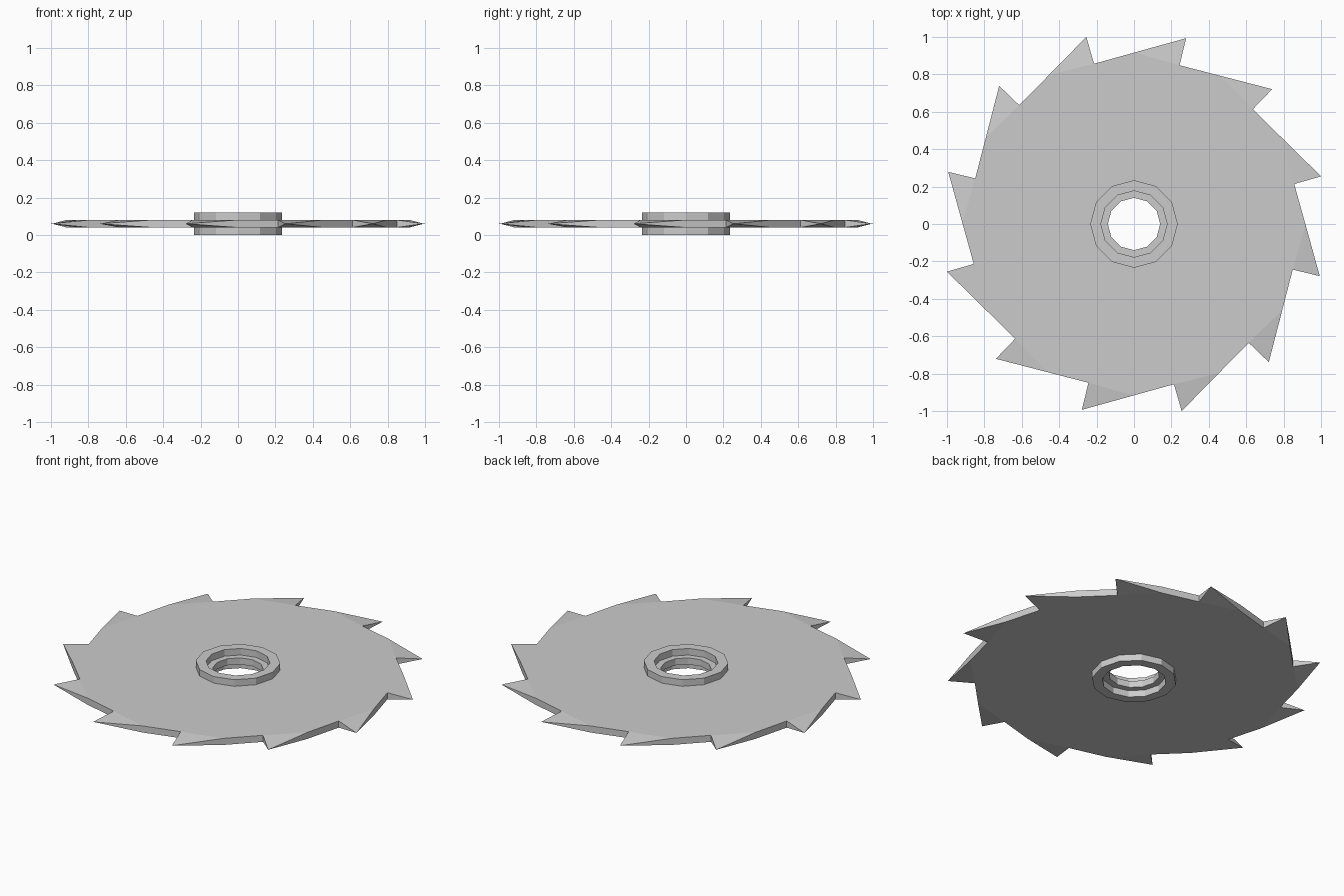
import bpy, bmesh
from math import radians, cos, sin
from mathutils import Vector

if "Cube" in bpy.data.objects:
    bpy.data.objects.remove(bpy.data.objects["Cube"])

N = 12                      # teeth and hub sides
MID, HALF = 0.06, 0.02      # blade centre height and half thickness
HUB_R = 0.234


def polar(r, deg, z):
    a = radians(deg)
    return Vector((r * cos(a), r * sin(a), z))


def finish(name, bm):
    bmesh.ops.remove_doubles(bm, verts=bm.verts, dist=1e-5)
    bmesh.ops.recalc_face_normals(bm, faces=bm.faces)
    mesh = bpy.data.meshes.new(name)
    bm.to_mesh(mesh)
    bm.free()
    ob = bpy.data.objects.new(name, mesh)
    bpy.context.collection.objects.link(ob)
    return ob


def face(bm, pts):
    bm.faces.new([bm.verts.new(p) for p in pts])


# Toothed blade: flat disc sector plus one sharpened tooth, repeated around
bm = bmesh.new()
for i in range(N):
    a = 30 * i
    tip = polar(1.032, a + 14.3, MID)
    sides = []
    for s in (1, -1):
        z = MID + s * HALF
        root, nxt = polar(0.883, a + 14.0, z), polar(0.883, a + 44.0, z)
        edge = Vector((tip.x, tip.y, z)).lerp(nxt, 0.56)
        face(bm, [polar(HUB_R, a, z), root, edge, nxt, polar(HUB_R, a + 30, z)])
        face(bm, [root, tip, edge])          # tooth bevel
        sides.append((root, edge, nxt))
    (r1, e1, n1), (r2, e2, n2) = sides
    face(bm, [r1, r2, tip])                  # cutting face
    face(bm, [tip, e2, n2, n1, e1])          # back of tooth
    # hidden inner wall that closes the blade at the hub
    face(bm, [polar(HUB_R, a + d, MID + s * HALF)
              for d, s in ((0, 1), (30, 1), (30, -1), (0, -1))])
finish("saw_blade", bm)

# Hub: raised collar on both sides with a stepped bore
profile = [(HUB_R, 0.12), (0.177, 0.12), (0.177, 0.08), (0.14, 0.08),
           (0.14, 0.04), (0.177, 0.04), (0.177, 0), (HUB_R, 0)]
bm = bmesh.new()
for i in range(N):
    for k, (r, z) in enumerate(profile):
        r2, z2 = profile[(k + 1) % len(profile)]
        face(bm, [polar(r, 30 * i, z), polar(r, 30 * i + 30, z),
                  polar(r2, 30 * i + 30, z2), polar(r2, 30 * i, z2)])
finish("hub_collar", bm)
